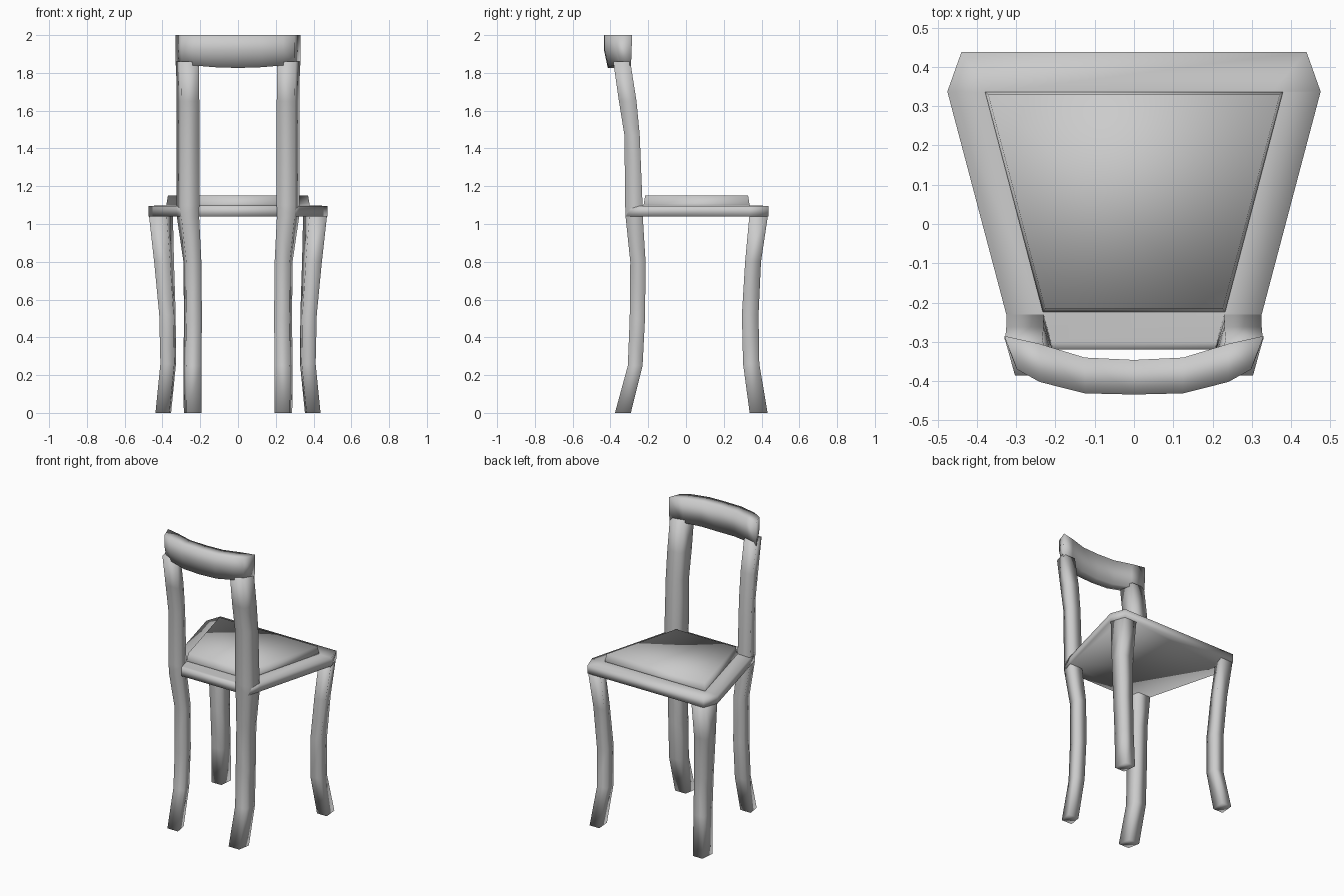
import bpy, bmesh


def loft(name, rings, mirror=False):
    """Skin a list of equal-length rings, cap both ends, shade smooth."""
    bm = bmesh.new()
    vs = [[bm.verts.new(p) for p in r] for r in rings]
    n = len(rings[0])
    for a, b in zip(vs, vs[1:]):
        for i in range(n):
            j = (i + 1) % n
            bm.faces.new((a[i], a[j], b[j], b[i]))
    bm.faces.new(vs[0])
    bm.faces.new(vs[-1])
    bmesh.ops.recalc_face_normals(bm, faces=bm.faces[:])
    me = bpy.data.meshes.new(name)
    bm.to_mesh(me)
    bm.free()
    for p in me.polygons:
        p.use_smooth = True
    ob = bpy.data.objects.new(name, me)
    bpy.context.collection.objects.link(ob)
    if mirror:
        m = ob.modifiers.new("mirror", 'MIRROR')
        m.use_mirror_merge = False
    return ob


def leg(name, stations, w, skew):
    """Skewed four-sided leg; station = z, outer x, y toward seat back, y away."""
    rings = []
    for z, x, y0, y1, width, s in [(*st, w, skew) if len(st) == 4 else st for st in stations]:
        # s shifts the y1 edge sideways relative to the y0 edge
        rings.append([(x, y0, z), (x - s, y1, z),
                      (x - s - width, y1, z), (x - width, y0, z)])
    return loft(name, rings, mirror=True)


def plan(half, z):
    """Closed outline from the right half of a plan."""
    return [(x, y, z) for x, y in half] + [(-x, y, z) for x, y in reversed(half)]


# Front legs, bowing inward
leg("front_leg", [
    (0.00, 0.437, 0.337, 0.432, 0.074, 0.009),
    (0.26, 0.411, 0.302, 0.388, 0.074, 0.009),
    (0.52, 0.417, 0.296, 0.384, 0.076, 0.011),
    (0.80, 0.444, 0.313, 0.397, 0.085, 0.020),
    (1.06, 0.473, 0.337, 0.436, 0.094, 0.034)], 0, 0)

# Back legs running up into the backrest posts
leg("back_leg_and_post", [
    (0.00, 0.287, -0.292, -0.376, 0.080, 0.015),
    (0.25, 0.289, -0.230, -0.308, 0.080, 0.015),
    (0.50, 0.286, -0.217, -0.298, 0.080, 0.015),
    (0.80, 0.289, -0.214, -0.295, 0.080, 0.015),
    (1.04, 0.324, -0.229, -0.320, 0.094, 0.024),
    (1.10, 0.325, -0.230, -0.322, 0.095, 0.025),
    (1.47, 0.325, -0.245, -0.326, 0.095, 0.025),
    (1.65, 0.325, -0.262, -0.355, 0.095, 0.025),
    (1.86, 0.328, -0.295, -0.385, 0.095, 0.025)], 0, 0)

# Curved top rail: x front, y front, x back, y back, bottom z
half = [(0.330, -0.285, 0.298, -0.370, 1.84),
        (0.240, -0.305, 0.240, -0.402, 1.84),
        (0.125, -0.340, 0.125, -0.431, 1.83),
        (0.000, -0.346, 0.000, -0.434, 1.826)]
full = [(-a, b, -c, d, e) for a, b, c, d, e in half] + half[-2::-1]
loft("top_rail", [[(xf, yf, 2.0), (xb, yb, 2.0), (xb, yb, 1.92),
                   (xb, yb + 0.02, zb), (xf, yf - 0.006, zb)]
                  for xf, yf, xb, yb, zb in full])

# Seat frame with a rim around the cushion
outer = [(0.300, -0.320), (0.325, -0.230), (0.475, 0.337), (0.439, 0.438)]
inner = [(0.205, -0.300), (0.232, -0.222), (0.378, 0.335), (0.350, 0.337)]
loft("seat_frame", [plan(outer, 1.04), plan(outer, 1.096), plan(inner, 1.098)])

# Seat cushion
loft("cushion", [plan([(0.232, -0.224), (0.379, 0.336)], 1.09),
                 plan([(0.232, -0.224), (0.379, 0.336)], 1.105),
                 plan([(0.226, -0.216), (0.371, 0.329)], 1.15)])
